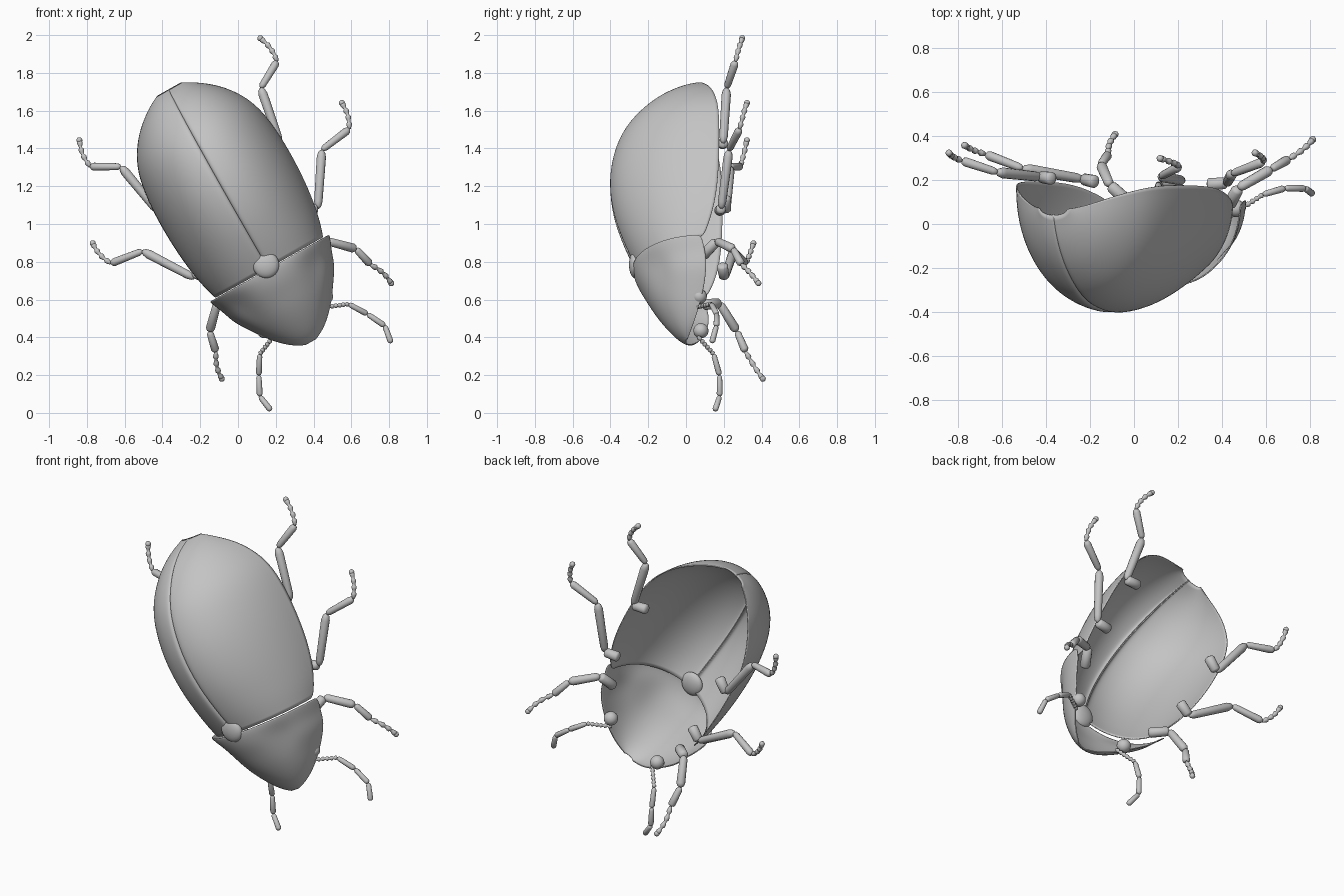
import bpy, bmesh, math
from mathutils import Matrix, Vector

cube = bpy.data.objects.get("Cube")
if cube:
    bpy.data.objects.remove(cube, do_unlink=True)

grey = bpy.data.materials.new("warm grey")
grey.use_nodes = True
COLOUR = (0.55, 0.55, 0.55, 1)
grey.diffuse_color = COLOUR
grey.node_tree.nodes["Principled BSDF"].inputs["Base Color"].default_value = COLOUR

# Body frame: X across, Y toward the belly, Z toward the tail
FRAME = (Matrix.Translation((0.453, 0, 0.255))
         @ Matrix.Rotation(math.radians(-29.4), 4, 'Y')
         @ Matrix.Rotation(-0.0225, 4, 'Z'))


def place(w, y, u):
    """Across, depth, and distance from the tail."""
    return Vector((w, y, 1.67 - u))


def finish(name, bm, merge=False, shell=False):
    bmesh.ops.recalc_face_normals(bm, faces=bm.faces)
    mesh = bpy.data.meshes.new(name)
    bm.to_mesh(mesh)
    bm.free()
    mesh.materials.append(grey)
    mesh.polygons.foreach_set("use_smooth", [True] * len(mesh.polygons))
    ob = bpy.data.objects.new(name, mesh)
    bpy.context.collection.objects.link(ob)
    ob.matrix_world = FRAME
    mirror = ob.modifiers.new("mirror", 'MIRROR')
    mirror.use_mirror_merge = merge
    if shell:
        ob.modifiers.new("smooth", 'SUBSURF').levels = 2
        ob.modifiers["smooth"].render_levels = 2
        thick = ob.modifiers.new("thickness", 'SOLIDIFY')
        thick.thickness = 0.006
        thick.offset = 0
    return ob


def half_shell(name, rows, seam=False, dent=0.0, cols=12):
    """Elliptical half sections; each row is distance, half width, ridge depth, rim depth."""
    bm = bmesh.new()
    grid = []
    for u, width, ridge, rim in rows:
        line = []
        angles = [math.pi / 2 * i / cols for i in range(cols + 1)]
        if seam:
            angles.insert(1, 0.03)
        for i, a in enumerate(angles):
            w = width * math.sin(a)
            y = rim - (rim - ridge) * math.cos(a)
            if seam and i == 0:
                w, y = 0.0015, y + 0.014
            y += dent * math.exp(-((a - 0.75) / 0.25) ** 2 - ((u - 1.2) / 0.07) ** 2)
            line.append(bm.verts.new(place(w, y, u)))
        grid.append(line)
    for r, s in zip(grid, grid[1:]):
        for i in range(len(r) - 1):
            bm.faces.new((r[i], r[i + 1], s[i + 1], s[i]))
    return finish(name, bm, not seam, True)


# Wing cases, split by the seam
half_shell("wing_cases", [
    (0, .07, .04, .07), (.03, .13, -.06, .08), (.08, .2, -.15, .11),
    (.14, .265, -.225, .14), (.24, .335, -.315, .17), (.36, .375, -.375, .185),
    (.55, .392, -.41, .185), (.75, .387, -.388, .18), (.9, .37, -.34, .16),
    (1.0, .35, -.3, .13), (1.08, .325, -.262, .1)], seam=True)

# Thorax shield over the head
half_shell("thorax_shield", [
    (1.085, .36, -.28, .085), (1.11, .352, -.278, .095), (1.17, .325, -.258, .11),
    (1.24, .305, -.22, .115), (1.32, .25, -.178, .105), (1.4, .195, -.125, .08),
    (1.47, .13, -.07, .05), (1.51, .075, -.03, .025), (1.53, .03, 0, .01)], dent=.025)


def ellipsoid(name, centre, size):
    bm = bmesh.new()
    bmesh.ops.create_uvsphere(bm, u_segments=20, v_segments=12, radius=1,
                              matrix=Matrix.Translation(centre) @ Matrix.Diagonal((*size, 1)))
    return finish(name, bm)


ellipsoid("eyes", place(.185, .075, 1.36), (.04, .04, .04))
scutellum = ellipsoid("scutellum", place(0, -.272, 1.06), (.07, .03, .07))
scutellum.modifiers.clear()


def tube(bm, stations, sides=12):
    """Round tube through (point, radius) stations, capped at both ends."""
    rings = []
    for i, (p, radius) in enumerate(stations):
        ahead = stations[min(i + 1, len(stations) - 1)][0]
        behind = stations[max(i - 1, 0)][0]
        along = (ahead - behind).normalized()
        side = along.cross(Vector((0, 1, .3))).normalized()
        up = along.cross(side)
        rings.append([bm.verts.new(p + radius * (side * math.cos(k * math.tau / sides)
                                                 + up * math.sin(k * math.tau / sides)))
                      for k in range(sides)])
    for r, s in zip(rings, rings[1:]):
        for k in range(sides):
            n = (k + 1) % sides
            bm.faces.new((r[k], r[n], s[n], s[k]))
    bm.faces.new(rings[0])
    bm.faces.new(rings[-1])


def segment(bm, a, b, r1, r2):
    """Tapered limb piece with rounded ends."""
    shape = ((0, .3), (.04, .75), (.12, 1), (.5, 1), (.88, 1), (.96, .75), (1, .3))
    tube(bm, [(a.lerp(b, f), k * (r1 + (r2 - r1) * f)) for f, k in shape])


def beads(bm, a, b, count, radius, bow=Vector()):
    """String of small pear shaped joints."""
    stations = []
    for i in range(count * 4 + 1):
        f = i / (count * 4)
        swell = (.5, .7, .95, 1)[i % 4] if f < 1 else .3
        stations.append((a.lerp(b, f) + bow * math.sin(f * math.pi), radius * swell))
    tube(bm, stations)


# Legs: hip, base, knee, ankle, tip
LEGS = {
    "front_legs": [(.26, .09, 1.16), (.335, .17, 1.11), (.445, .26, 1.22),
                   (.47, .305, 1.33), (.515, .395, 1.47)],
    "middle_legs": [(.29, .185, .9), (.375, .195, .935), (.545, .24, .675),
                    (.725, .3, .65), (.757, .34, .51)],
    "rear_legs": [(.285, .2, .49), (.37, .205, .535), (.425, .225, .23),
                  (.568, .275, .15), (.55, .31, 0)],
}
for name, path in LEGS.items():
    hip, base, knee, ankle, tip = (place(*p) for p in path)
    bm = bmesh.new()
    segment(bm, hip, base, .03, .027)
    segment(bm, base, knee, .022, .025)
    segment(bm, knee, ankle, .018, .022)
    beads(bm, ankle, tip, 4, .015, Vector((.012, 0, 0)))
    bmesh.ops.create_uvsphere(bm, u_segments=12, v_segments=8, radius=.016,
                              matrix=Matrix.Translation(tip))
    finish(name, bm)

# Antennae: beaded stalk, then three long club joints
stem, bend, mid, late, end = (place(*p) for p in [
    (.16, .06, 1.41), (.27, .14, 1.455), (.33, .17, 1.55), (.38, .17, 1.65), (.365, .145, 1.745)])
bm = bmesh.new()
beads(bm, stem, bend, 6, .013)
for a, b in ((bend, mid), (mid, late), (late, end)):
    segment(bm, a, b, .014, .016)
finish("antennae", bm)
